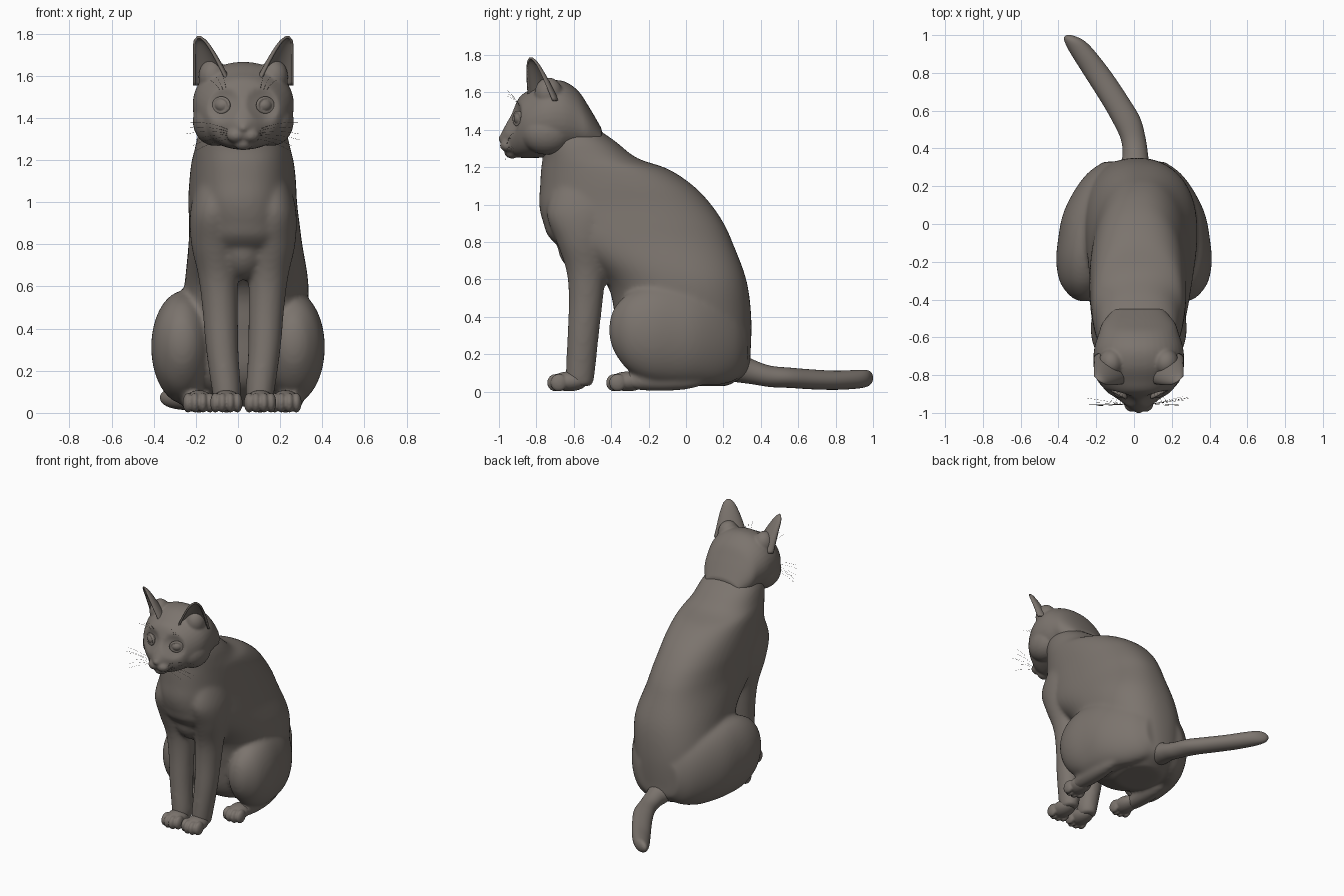
import bpy, bmesh, math, random
from mathutils import Vector, Matrix

if "Cube" in bpy.data.objects:
    bpy.data.objects.remove(bpy.data.objects["Cube"])

random.seed(4)
CX = 0.025          # centre line of head, chest and front legs
SIDES = (-1, 1)

fur = bpy.data.materials.new("warm grey fur")
fur.diffuse_color = (0.2, 0.175, 0.155, 1)
fur.use_nodes = True
fur.node_tree.nodes["Principled BSDF"].inputs["Base Color"].default_value = fur.diffuse_color


def finish(name, bm, voxel=None, smooth=0):
    """Turn a bmesh into a smooth object, optionally fusing its pieces."""
    bmesh.ops.recalc_face_normals(bm, faces=bm.faces)
    for f in bm.faces:
        f.smooth = True
    me = bpy.data.meshes.new(name)
    bm.to_mesh(me)
    bm.free()
    me.materials.append(fur)
    ob = bpy.data.objects.new(name, me)
    bpy.context.collection.objects.link(ob)
    if voxel:
        m = ob.modifiers.new("fuse", 'REMESH')
        m.mode = 'VOXEL'
        m.voxel_size = voxel
        m.use_smooth_shade = True
    if smooth:
        m = ob.modifiers.new("soften", 'SMOOTH')
        m.factor = 0.5
        m.iterations = smooth
    return ob


def catmull(rows, steps=5):
    out = []
    n = len(rows)
    for i in range(n - 1):
        a, b, c, d = rows[max(i - 1, 0)], rows[i], rows[i + 1], rows[min(i + 2, n - 1)]
        for k in range(steps):
            t = k / steps
            out.append([0.5 * (2 * q + (r - p) * t + (2 * p - 5 * q + 4 * r - s) * t * t
                               + (3 * q - p - 3 * r + s) * t ** 3)
                        for p, q, r, s in zip(a, b, c, d)])
    return out + [list(rows[-1])]


def loft(bm, rows, axis='Z', power=1.0, n=40):
    """Closed loft; each row is (position, centre x, other centre, half width, other half)."""
    rings = []
    for p, cx, co, a, b in catmull(rows):
        ring = []
        for i in range(n):
            ang = 2 * math.pi * i / n
            c, s = math.cos(ang), math.sin(ang)
            u = cx + a * math.copysign(abs(c) ** power, c)
            v = co + b * math.copysign(abs(s) ** power, s)
            ring.append(bm.verts.new((u, v, p) if axis == 'Z' else (u, p, v)))
        rings.append(ring)
    for r, q in zip(rings, rings[1:]):
        for i in range(n):
            j = (i + 1) % n
            bm.faces.new((r[i], r[j], q[j], q[i]))
    bm.faces.new(rings[0])
    bm.faces.new(rings[-1])


def ball(bm, centre, radii, seg=28):
    mat = Matrix.Translation(centre) @ Matrix.Diagonal((*radii, 1))
    bmesh.ops.create_uvsphere(bm, u_segments=seg, v_segments=seg // 2, radius=1, matrix=mat)


# Torso, front legs and haunches fused into one body
bm = bmesh.new()
loft(bm, [(0.03, .01, .06, .14, .16), (0.10, .01, .03, .22, .30), (0.20, .01, .0, .27, .345),
          (0.40, .02, -.015, .30, .364), (0.60, .04, -.06, .295, .382),
          (0.80, .035, -.23, .27, .478), (0.90, .03, -.28, .262, .482),
          (1.00, .022, -.325, .258, .460), (1.10, .022, -.37, .253, .410),
          (1.19, .022, -.435, .243, .340), (1.25, .022, -.515, .228, .252),
          (1.34, .022, -.575, .205, .195), (1.43, .022, -.63, .16, .12)], power=0.88, n=56)
ball(bm, (CX, -.55, .80), (.12, .14, .17))                        # breast
for s in SIDES:
    leg = [(.03, .08, -.57, .055, .07), (.10, .08, -.565, .068, .078), (.30, .10, -.55, .077, .084),
           (.50, .11, -.535, .085, .092), (.65, .12, -.535, .094, .106), (.80, .135, -.55, .112, .142),
           (.95, .14, -.55, .112, .195), (1.10, .12, -.53, .10, .18)]
    loft(bm, [(z, CX + s * x, y, a, b) for z, x, y, a, b in leg])
    # haunch tapering into the rump
    thigh = [(-.41, .262, .33, .02, .03), (-.385, .264, .33, .07, .115), (-.31, .266, .32, .125, .205),
             (-.20, .264, .313, .148, .257), (-.08, .252, .31, .150, .270), (.05, .222, .30, .155, .265),
             (.17, .175, .285, .145, .25), (.27, .12, .265, .125, .20), (.33, .08, .25, .08, .12)]
    loft(bm, [(y, s * x, z, a, b) for y, x, z, a, b in thigh], 'Y')
    ball(bm, (.02 + s * .225, -.14, .055), (.062, .25, .052))     # hind foot
finish("body", bm, 0.013, 11)

# Paws with four toes each
for label, cx, off, front in (("front_paw", CX, .08, -.74), ("hind_paw", .02, .205, -.425)):
    for s in SIDES:
        bm = bmesh.new()
        x = cx + s * off
        ball(bm, (x, front + .115, .055), (.068, .10, .053))
        for dx, dy in ((-.052, .06), (-.019, .043), (.019, .043), (.052, .06)):
            ball(bm, (x + dx, front + dy, .048), (.025, .046, .047), 20)
        finish(label + ("_left" if s < 0 else "_right"), bm, 0.006, 3)

# Tail lying on the ground, swept to one side
bm = bmesh.new()
loft(bm, [(.20, .0, .14, .08, .08), (.30, .003, .125, .08, .078), (.36, .007, .105, .068, .066),
          (.45, -.004, .082, .066, .057), (.56, -.045, .074, .078, .054),
          (.67, -.11, .066, .078, .053), (.80, -.195, .061, .076, .051),
          (.91, -.272, .066, .068, .050), (.965, -.312, .071, .055, .045),
          (.99, -.335, .073, .034, .030), (1.0, -.345, .074, .01, .01)], 'Y')
finish("tail", bm)

# Head with sunken eye sockets, muzzle, nose, chin and ear roots
bm = bmesh.new()
loft(bm, [(-.99, CX, 1.35, .025, .028), (-.965, CX, 1.355, .060, .070),
          (-.93, CX, 1.378, .108, .113), (-.89, CX, 1.413, .168, .162),
          (-.83, CX, 1.433, .211, .184), (-.75, CX, 1.455, .238, .203),
          (-.66, CX, 1.460, .236, .202), (-.58, CX, 1.440, .212, .172),
          (-.52, CX, 1.400, .190, .125), (-.45, CX, 1.345, .13, .06)], 'Y', 0.95)
for v in bm.verts:
    d = (v.co - Vector((CX + math.copysign(.093, v.co.x - CX), -.92, 1.46))).length
    v.co.y += .03 * max(0, 1 - (d / .085) ** 2)
ball(bm, (CX, -.985, 1.352), (.025, .018, .019), 20)              # nose
ball(bm, (CX, -.93, 1.278), (.045, .042, .032), 20)               # chin
for s in SIDES:
    ball(bm, (CX + s * .034, -.95, 1.317), (.046, .046, .036), 20)    # whisker pad
    ball(bm, (CX + s * .135, -.745, 1.385), (.105, .14, .118), 28)    # cheek
    ball(bm, (CX + s * .145, -.735, 1.595), (.068, .075, .085), 24)   # ear root
finish("head", bm, 0.008, 7)

# Eyes with a ring of eyelid
for s in SIDES:
    bm = bmesh.new()
    eye = Vector((CX + s * .095, -.881, 1.46))
    ball(bm, eye, (.042, .04, .036), 32)
    turn = Matrix.Rotation(s * .5, 3, 'Z')
    for i in range(36):
        a = 2 * math.pi * i / 36
        p = turn @ Vector((.041 * math.cos(a), -.020, .034 * math.sin(a)))
        ball(bm, eye + p, (.009, .011, .009), 10)
    finish("eye_left" if s < 0 else "eye_right", bm, 0.004, 3)

# Cupped ears opening forward and outward
for s in SIDES:
    bm = bmesh.new()
    rows = []
    for i in range(15):
        t = i / 14
        c = Vector((.148, -.768, 1.555)).lerp(Vector((.210, -.83, 1.782)), t)
        r = .097 * (1 - t) ** .6 + .009
        row = []
        for k in range(19):
            a = math.radians(-100 + 200 * k / 18)
            back, across = .62 * r * math.cos(a), r * math.sin(a)
            x = c.x - .6 * back + .8 * across
            y = c.y + .8 * back + .6 * across
            row.append(bm.verts.new((CX + s * min(x, .232), y, c.z)))
        rows.append(row)
    for p, q in zip(rows, rows[1:]):
        for k in range(18):
            bm.faces.new((p[k], p[k + 1], q[k + 1], q[k]))
    bm.faces.new(rows[-1])
    ob = finish("ear_left" if s < 0 else "ear_right", bm)
    m = ob.modifiers.new("thickness", 'SOLIDIFY')
    m.thickness = 0.012
    m.offset = 0

# Fine whiskers and brow hairs
cu = bpy.data.curves.new("whiskers", 'CURVE')
cu.dimensions = '3D'
cu.bevel_depth = 0.0006
cu.bevel_resolution = 0


def hair(a, b, sag):
    sp = cu.splines.new('POLY')
    sp.points.add(4)
    for i, pt in enumerate(sp.points):
        t = i / 4
        p = a.lerp(b, t) + Vector((0, 0, sag * 4 * t * (1 - t)))
        pt.co = (*p, 1)


for s in SIDES:
    for i in range(6):
        z = 1.30 + .008 * i
        hair(Vector((CX + s * .06, -.955, z)),
             Vector((CX + s * random.uniform(.22, .275), -.94 + random.uniform(-.03, .03),
                     1.24 + .028 * i)), .012)
    for i in range(3):
        hair(Vector((CX + s * (.08 + .015 * i), -.89, 1.53)),
             Vector((CX + s * (.10 + .03 * i), -.955, 1.61 - .015 * i)), .008)
cu.materials.append(fur)
bpy.context.collection.objects.link(bpy.data.objects.new("whiskers", cu))
